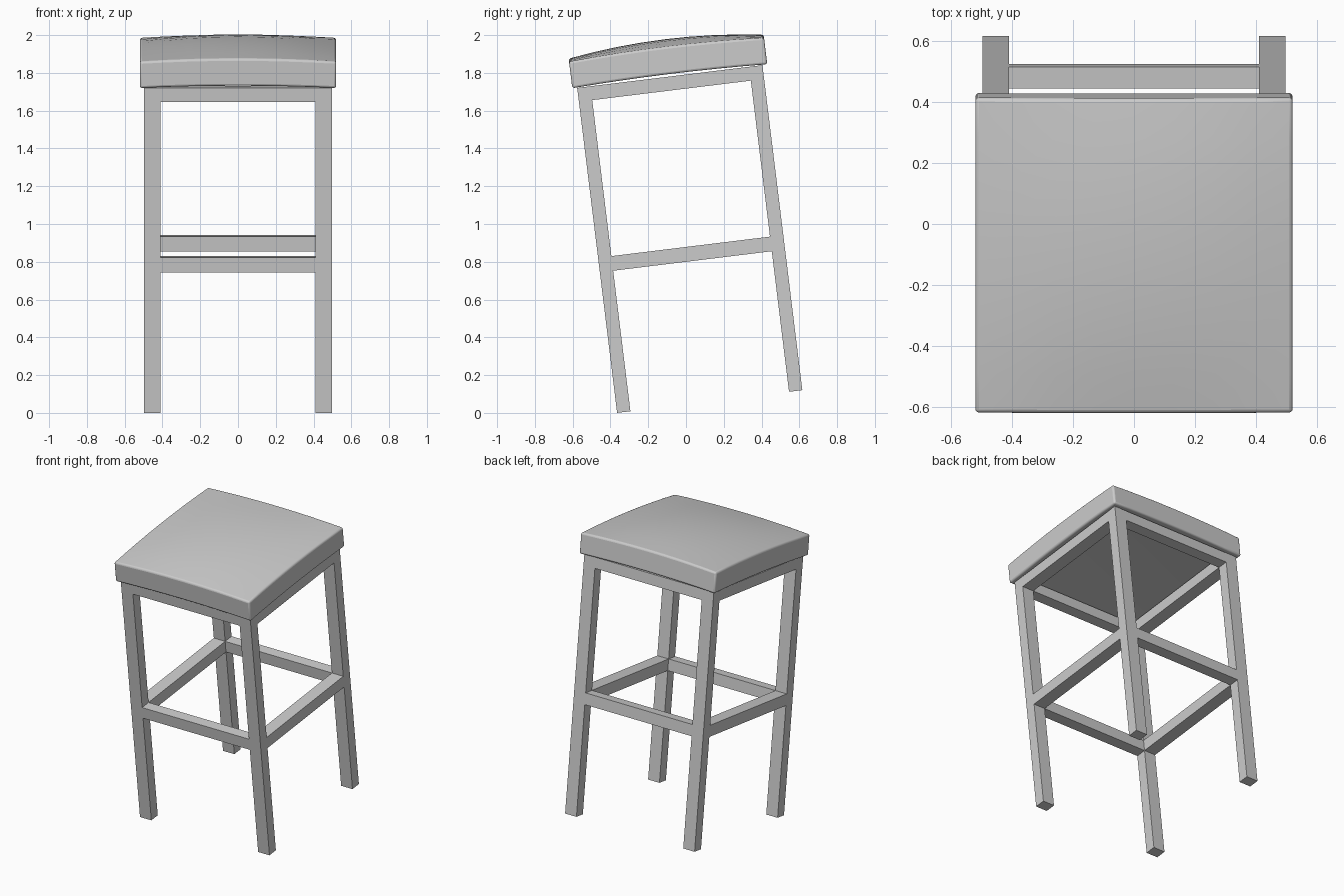
import bpy
import bmesh
import math
from mathutils import Matrix, Vector

if "Cube" in bpy.data.objects:
    bpy.data.objects.remove(bpy.data.objects["Cube"], do_unlink=True)

TILT = math.radians(7)      # the whole stool leans backwards
MID = 0.132                 # depth centre before the lean
OUT_X, IN_X = 0.497, 0.41   # outer and inner faces of the legs
OUT_Y, IN_Y = 0.494, 0.423
FOOT, FRAME_TOP = 0.0445, 1.778

grey = bpy.data.materials.new("plain_grey")
grey.use_nodes = True
grey.diffuse_color = (0.6, 0.6, 0.6, 1)
grey.node_tree.nodes["Principled BSDF"].inputs["Base Color"].default_value = grey.diffuse_color


def add_object(name, bm):
    mesh = bpy.data.meshes.new(name)
    bm.to_mesh(mesh)
    bm.free()
    mesh.materials.append(grey)
    obj = bpy.data.objects.new(name, mesh)
    obj.rotation_euler.x = TILT
    bpy.context.collection.objects.link(obj)
    return obj


def box_mesh(low, high):
    low, high = Vector(low), Vector(high)
    bm = bmesh.new()
    bmesh.ops.create_cube(bm, size=1, matrix=Matrix.Translation((low + high) / 2)
                          @ Matrix.Diagonal((high - low).to_4d()))
    return bm


def box(name, xs, ys, zs):
    low, high = zip(*(sorted(pair) for pair in (xs, ys, zs)))
    add_object(name, box_mesh(low, high))


# Four square legs
for y_name, sy in (("front", -1), ("back", 1)):
    for x_name, sx in (("right", -1), ("left", 1)):
        box(f"{y_name}_{x_name}_leg", (sx * IN_X, sx * OUT_X),
            (MID + sy * IN_Y, MID + sy * OUT_Y), (FOOT, FRAME_TOP))

# Rails under the seat and stretchers at foot height
for part, heights in (("rail", (1.704, FRAME_TOP)), ("stretcher", (0.794, 0.872))):
    for name, s in (("front", -1), ("back", 1)):
        box(f"{name}_{part}", (-IN_X, IN_X),
            (MID + s * IN_Y, MID + s * OUT_Y), heights)
    for name, s in (("right", -1), ("left", 1)):
        box(f"{name}_{part}", (s * IN_X, s * OUT_X),
            (MID - IN_Y, MID + IN_Y), heights)

# Padded seat: domed above, slightly arched below
HALF, SEAT_BASE, SEAT_EDGE = 0.52, 1.779, 1.921
bm = box_mesh((-HALF, MID - HALF, SEAT_BASE), (HALF, MID + HALF, SEAT_EDGE))
level_edges = [e for e in bm.edges if abs(e.verts[0].co.z - e.verts[1].co.z) < 0.01]
bmesh.ops.subdivide_edges(bm, edges=level_edges, cuts=7, use_grid_fill=True)
for v in bm.verts:
    gx = 1 - (v.co.x / HALF) ** 2
    gy = 1 - ((v.co.y - MID) / HALF) ** 2
    if v.co.z > 1.85:
        v.co.z += 0.016 * (gx + gy) + 0.024 * gx * gy
    else:
        v.co.z += 0.012 * (gx + gy)
seat = add_object("seat", bm)
bevel = seat.modifiers.new("soft_edges", "BEVEL")
bevel.width = 0.012
bevel.segments = 3
bevel.limit_method = "ANGLE"
bevel.angle_limit = math.radians(40)

bpy.ops.object.select_all(action="DESELECT")
seat.select_set(True)
bpy.context.view_layer.objects.active = seat
bpy.ops.object.shade_smooth_by_angle(angle=math.radians(40))
